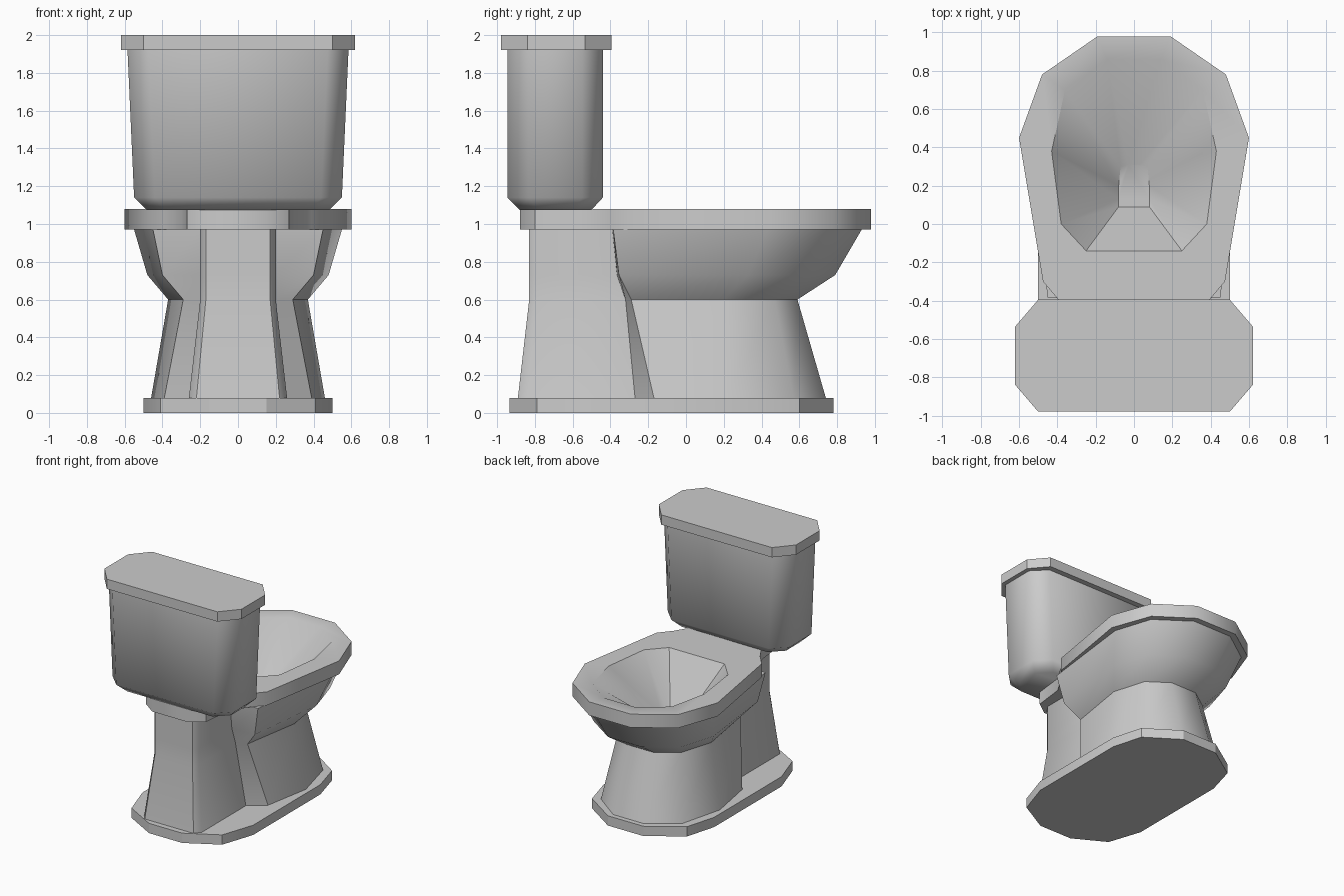
import bpy, bmesh, math

if "Cube" in bpy.data.objects:
    bpy.data.objects.remove(bpy.data.objects["Cube"])


def loft(name, rings, angle, cap_start=True, cap_end=True):
    """Skin mirrored half outlines: rings = [(z, [(x, y), ...back to front])]."""
    bm = bmesh.new()
    loops = []
    for z, half in rings:
        pts = half + [(-x, y) for x, y in reversed(half)]
        loops.append([bm.verts.new((x, y, z)) for x, y in pts])
    for a, b in zip(loops, loops[1:]):
        n = len(a)
        for i in range(n):
            j = (i + 1) % n
            bm.faces.new((a[i], a[j], b[j], b[i]))
    if cap_start:
        bm.faces.new(loops[0][::-1])
    if cap_end:
        bm.faces.new(loops[-1])
    bmesh.ops.recalc_face_normals(bm, faces=bm.faces)
    me = bpy.data.meshes.new(name)
    bm.to_mesh(me)
    bm.free()
    ob = bpy.data.objects.new(name, me)
    bpy.context.collection.objects.link(ob)
    bpy.ops.object.select_all(action='DESELECT')
    ob.select_set(True)
    bpy.context.view_layer.objects.active = ob
    bpy.ops.object.shade_smooth_by_angle(angle=math.radians(angle))
    return ob


def octagon(hx, y0, y1, cx, cy):
    """Half outline of a box with chamfered corners."""
    return [(hx - cx, y0), (hx, y0 + cy), (hx, y1 - cy), (hx - cx, y1)]


# Foot plate
foot = [(.15, -.935), (.41, -.79), (.50, -.52), (.50, .35), (.43, .60), (.16, .78)]
loft("foot_plate", [(0, foot), (.08, foot)], 25)

# Pedestal: narrow rear column flowing into the flared bowl body
loft("pedestal", [
    (.08, [(.22, -.89), (.26, -.84), (.26, -.27), (.39, -.17), (.46, .22), (.37, .57), (.14, .74)]),
    (.60, [(.17, -.83), (.20, -.79), (.20, -.32), (.29, -.29), (.37, .20), (.29, .47), (.12, .59)]),
    (.73, [(.17, -.83), (.20, -.79), (.20, -.365), (.40, -.355), (.48, .33), (.39, .63), (.15, .79)]),
    (.97, [(.17, -.83), (.20, -.79), (.20, -.39), (.45, -.385), (.55, .43), (.45, .74), (.18, .93)]),
    (.972, [(.10, -.80), (.10, -.75), (.10, -.36), (.38, -.30), (.50, .40), (.40, .70), (.16, .88)]),
], 40, cap_end=False)

# Rim slab with the basin sunk into it
rim = [(.16, -.88), (.27, -.80), (.30, -.55), (.39, -.40),
       (.475, -.30), (.60, .45), (.48, .78), (.19, .98)]
loft("rim_and_basin", [
    (.97, [(.15, -.80), (.17, -.77), (.18, -.60), (.18, -.38),
           (.40, -.33), (.53, .43), (.43, .72), (.17, .90)]),
    (.97, rim),
    (1.08, rim),
    (1.08, [(.06, -.14), (.12, -.14), (.18, -.14), (.25, -.14),
            (.38, 0), (.43, .38), (.36, .70), (.14, .86)]),
    (.70, [(.02, .09), (.04, .09), (.06, .09), (.08, .09),
           (.08, .13), (.08, .20), (.07, .30), (.03, .31)]),
], 42, cap_start=False)

# Water tank, tapering down to a bevelled underside
loft("tank", [
    (1.075, octagon(.485, -.88, -.50, .10, .10)),
    (1.14, octagon(.55, -.945, -.44, .11, .11)),
    (1.92, octagon(.585, -.945, -.44, .11, .11)),
], 55)

# Tank lid
lid = octagon(.62, -.98, -.395, .12, .14)
loft("tank_lid", [(1.92, lid), (2.0, lid)], 30)
